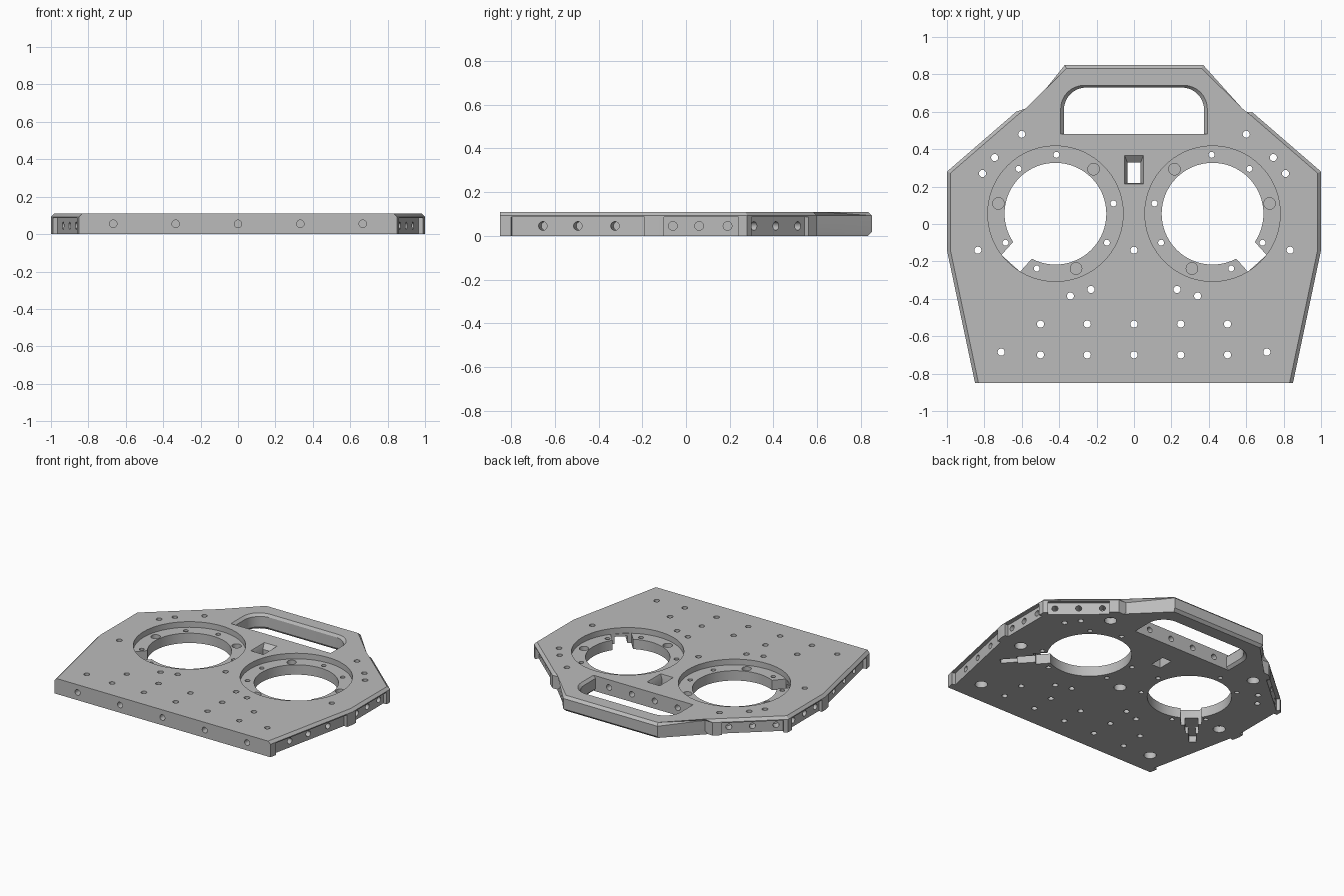
import bpy, bmesh
from math import cos, sin, pi, radians
from mathutils import Vector, Matrix

cube = bpy.data.objects.get("Cube")
if cube:
    bpy.data.objects.remove(cube)

H = 0.11            # plate thickness
FLOOR = 0.07        # floor of the ring recesses
BORE = Vector((0.42, 0.055))

grey = bpy.data.materials.new("machined_grey")
grey.use_nodes = True
grey.diffuse_color = (0.5, 0.5, 0.5, 1)
grey.node_tree.nodes["Principled BSDF"].inputs["Base Color"].default_value = grey.diffuse_color


def prism(bm, pts, z0, z1, s0=1, s1=1, pivot=(0, 0)):
    """Extruded outline, optionally scaled at either end about a pivot."""
    p = Vector(pivot)
    rings = []
    for z, s in ((z0, s0), (z1, s1)):
        rings.append([bm.verts.new((*(p + (Vector(q) - p) * s), z)) for q in pts])
    low, high = rings
    bm.faces.new(low[::-1])
    bm.faces.new(high)
    n = len(pts)
    for i in range(n):
        j = (i + 1) % n
        bm.faces.new((low[i], low[j], high[j], high[i]))


def bar(bm, a, b, left, right, z0, z1):
    """Box along the line a-b, reaching left and right of it."""
    a, b = Vector(a), Vector(b)
    d = (b - a).normalized()
    n = Vector((-d.y, d.x))
    prism(bm, [a - n * right, b - n * right, b + n * left, a + n * left], z0, z1)


def drill(bm, x, y, r, z0, z1, sides=20):
    bmesh.ops.create_cone(bm, cap_ends=True, segments=sides, radius1=r, radius2=r, depth=z1 - z0,
                          matrix=Matrix.Translation((x, y, (z0 + z1) / 2)))


def side_drill(bm, p, direction, z, depth, r=0.02):
    d = Vector((*direction, 0)).normalized()
    bmesh.ops.create_cone(bm, cap_ends=True, segments=20, radius1=r, radius2=r, depth=2 * depth,
                          matrix=Matrix.Translation((p[0], p[1], z)) @ d.to_track_quat('Z', 'Y').to_matrix().to_4x4())


def make(name, bm):
    bmesh.ops.recalc_face_normals(bm, faces=bm.faces)
    me = bpy.data.meshes.new(name)
    bm.to_mesh(me)
    bm.free()
    ob = bpy.data.objects.new(name, me)
    bpy.context.scene.collection.objects.link(ob)
    return ob


# Plate outline with chamfered rim
half = [(0.85, -0.85), (1, -0.14), (1, 0.28), (0.63, 0.6), (0.57, 0.6), (0.37, 0.85)]
outline = half + [(-x, y) for x, y in reversed(half)]
bm = bmesh.new()
prism(bm, outline, 0, H)
rim = []
for e in bm.edges:
    a, b = (v.co for v in e.verts)
    top = min(a.z, b.z) > H / 2 and max(a.y, b.y) > -0.8
    grip = max(a.z, b.z) < H / 2 and min(a.y, b.y) > 0.59 and max(a.y, b.y) > 0.7
    if top or grip:
        rim.append(e)
bmesh.ops.bevel(bm, geom=rim, offset=0.018, segments=1, affect='EDGES')
plate = make("mounting_plate", bm)
plate.data.materials.append(grey)

cutters = []

# Ring recesses, side pockets and counterbores underneath
bm = bmesh.new()
pockets = [(half[0], half[1], (-0.8, -0.19), (-0.66, -0.5, -0.33)),
           (half[1], half[2], (-0.1, 0.24), (-0.06, 0.06, 0.19)),
           (half[2], half[3], (0.3, 0.56), (0.33, 0.43, 0.53))]


def along(a, b, y, s):
    p = Vector(a).lerp(Vector(b), (y - a[1]) / (b[1] - a[1]))
    return Vector((p.x * s, p.y))


for s in (-1, 1):
    drill(bm, s * BORE.x, BORE.y, 0.362, FLOOR, H + 0.02, 72)
    for a, b, (y0, y1), _ in pockets:
        inner, outer = 0.025, 0.05
        lr = (inner, outer) if s > 0 else (outer, inner)
        bar(bm, along(a, b, y0, s), along(a, b, y1, s), *lr, -0.02, 0.085)
bosses = [(0.6, 0.48), (0.835, -0.14), (0.71, -0.685)]
for x, y in bosses:
    for s in (-1, 1):
        drill(bm, s * x, y, 0.04, -0.02, 0.045, 28)
drill(bm, 0, -0.14, 0.04, -0.02, 0.045, 28)
cutters.append(make("recess_cutter", bm))

# Through bores, grip slot and square window
bm = bmesh.new()
for s in (-1, 1):
    drill(bm, s * BORE.x, BORE.y, 0.272, -0.02, H + 0.02, 72)
slot = [(-0.375, 0.48), (0.375, 0.48)]
for k in range(2):
    for i in range(9):
        t = pi / 2 * (k + i / 8)
        slot.append(((0.255 if k == 0 else -0.255) + 0.12 * cos(t), 0.61 + 0.12 * sin(t)))
prism(bm, slot, -0.02, H + 0.02)
window = [(-0.036, 0.22), (0.036, 0.22), (0.036, 0.33), (-0.036, 0.33)]
prism(bm, window, -0.02, H + 0.02)
cutters.append(make("bore_cutter", bm))

# Chamfers of slot and window
bm = bmesh.new()
prism(bm, slot, H - 0.018, H + 0.001, 1, 1.048, (0, 0.48))
prism(bm, slot, -0.001, 0.018, 1.048, 1, (0, 0.48))
prism(bm, window, H - 0.03, H + 0.001, 1, 1.4, (0, 0.235))
cutters.append(make("chamfer_cutter", bm))

# Cable notches through the rings, then stepped channels underneath
for name, r0, r1, w, top in (("notch_cutter", 0.2, 0.357, 0.067, FLOOR + 0.02),
                             ("channel_cutter", 0.3, 0.47, 0.042, 0.05),
                             ("groove_cutter", 0.4, 0.58, 0.024, 0.045)):
    bm = bmesh.new()
    for s in (-1, 1):
        c = Vector((s * BORE.x, BORE.y))
        d = Vector((s * cos(radians(-48)), sin(radians(-48))))
        bar(bm, c + d * r0, c + d * r1, w, w, -0.02, top)
    cutters.append(make(name, bm))

# Drilled holes
bm = bmesh.new()
paired = bosses + [(0.745, 0.355), (0.81, 0.27), (0.23, -0.35), (0.34, -0.385),
                   (0.5, -0.535), (0.25, -0.535), (0.5, -0.7), (0.25, -0.7)]
ring_small = [(0.415, 0.37), (0.617, 0.295), (0.11, 0.11), (0.145, -0.1), (0.687, -0.1), (0.52, -0.238)]
ring_large = [(0.216, 0.293), (0.725, 0.11), (0.31, -0.238)]
for s in (-1, 1):
    for x, y in paired:
        drill(bm, s * x, y, 0.019, -0.03, H + 0.03)
    for x, y in ring_small:
        drill(bm, s * x, y, 0.016, -0.03, H + 0.03)
    for x, y in ring_large:
        drill(bm, s * x, y, 0.031, 0.03, H + 0.03)
    for a, b, _, ys in pockets:
        normal = (s * (b[1] - a[1]), a[0] - b[0])
        for y in ys:
            side_drill(bm, along(a, b, y, s), normal, 0.045, 0.085)
for y in (-0.14, -0.535, -0.7):
    drill(bm, 0, y, 0.019, -0.03, H + 0.03)
for i in range(-2, 3):
    side_drill(bm, (i / 3, -0.85), (0, -1), 0.055, 0.08)
for x in (-0.27, -0.09, 0.09, 0.27):
    side_drill(bm, (x, 0.48), (0, 1), 0.055, 0.06)
cutters.append(make("hole_cutter", bm))

# Cut everything and drop the cutters
for c in cutters:
    c.hide_render = True
    m = plate.modifiers.new(c.name, 'BOOLEAN')
    m.operation, m.solver, m.object = 'DIFFERENCE', 'EXACT', c
dg = bpy.context.evaluated_depsgraph_get()
result = bpy.data.meshes.new_from_object(plate.evaluated_get(dg))
plate.modifiers.clear()
plate.data = result
result.materials.clear()
result.materials.append(grey)
for p in result.polygons:
    p.material_index = 0
for c in cutters:
    bpy.data.objects.remove(c)

bpy.ops.object.select_all(action='DESELECT')
plate.select_set(True)
bpy.context.view_layer.objects.active = plate
bpy.ops.object.shade_smooth_by_angle(angle=radians(25))
